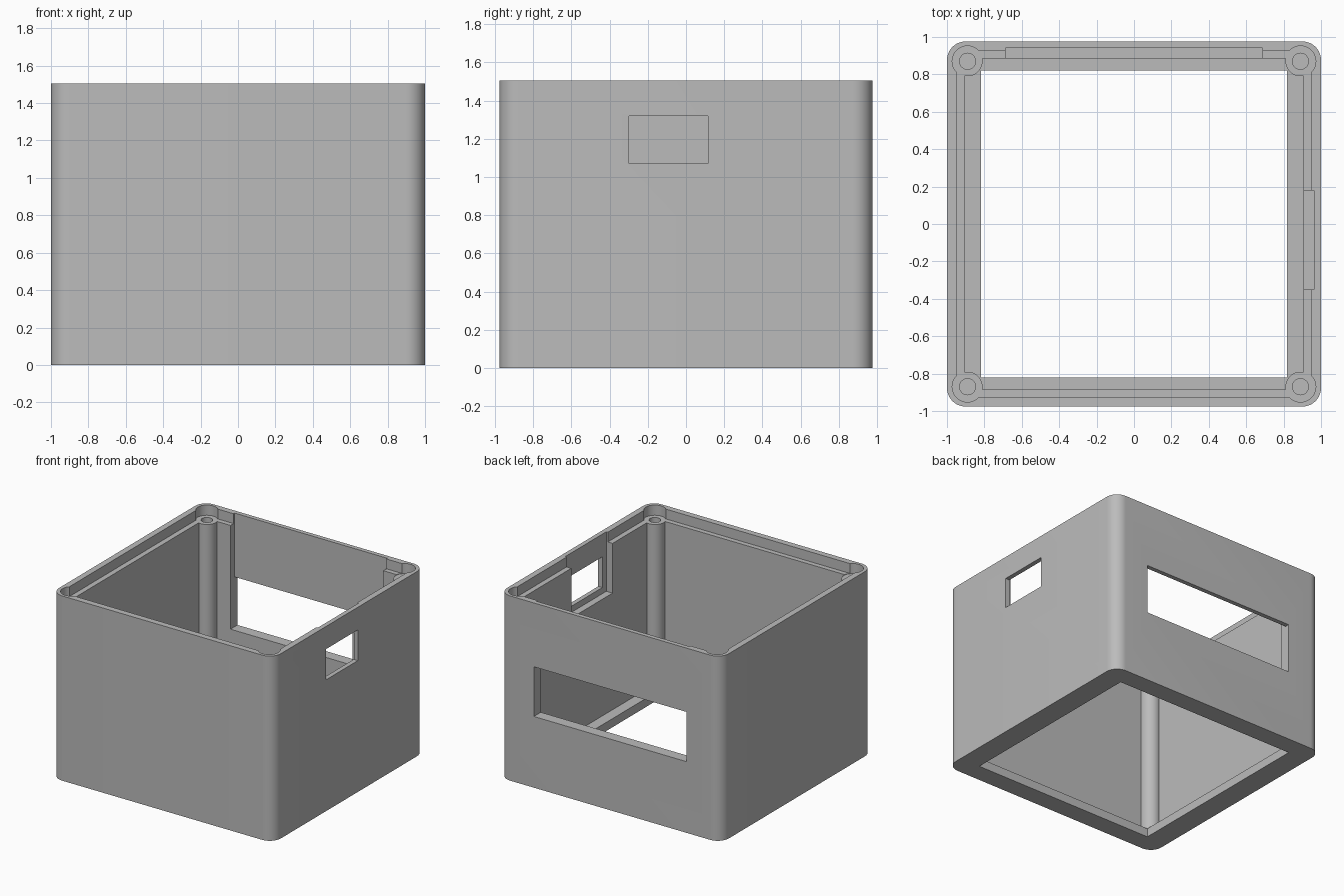
import bpy
import bmesh
from math import radians
from mathutils import Matrix, Vector

default = bpy.data.objects.get("Cube")
if default:
    bpy.data.objects.remove(default, do_unlink=True)

HALF_X, HALF_Y, HEIGHT = 1.0, 0.976, 1.505
IN_X, IN_Y = 0.907, 0.886          # cavity half sizes
LEDGE_Z, FLOOR_Z = 1.425, 0.07
POST_X, POST_Y, POST_R = 0.89, 0.87, 0.08
TOP = HEIGHT + 0.1                 # overshoot for open cuts

grey = bpy.data.materials.new("plain grey")
grey.use_nodes = True
grey.diffuse_color = (0.5, 0.5, 0.5, 1)
grey.node_tree.nodes["Principled BSDF"].inputs["Base Color"].default_value = (0.5, 0.5, 0.5, 1)


def make_object(name, bm):
    mesh = bpy.data.meshes.new(name)
    bm.to_mesh(mesh)
    bm.free()
    mesh.materials.append(grey)
    obj = bpy.data.objects.new(name, mesh)
    bpy.context.collection.objects.link(obj)
    return obj


def box(name, low, high, corner=0):
    """Box between two corners, with optional rounded upright edges."""
    low, high = Vector(low), Vector(high)
    bm = bmesh.new()
    bmesh.ops.create_cube(bm, size=1, matrix=Matrix.Translation((low + high) / 2)
                          @ Matrix.Diagonal((*(high - low), 1)))
    if corner:
        upright = [e for e in bm.edges
                   if abs(e.verts[0].co.z - e.verts[1].co.z) > 0.1]
        bmesh.ops.bevel(bm, geom=upright, offset=corner, segments=12,
                        profile=0.5, affect='EDGES')
    return make_object(name, bm)


def posts(name, radius, z0, z1):
    """One upright cylinder in each corner, as a single mesh."""
    bm = bmesh.new()
    for sx in (-1, 1):
        for sy in (-1, 1):
            bmesh.ops.create_cone(
                bm, cap_ends=True, segments=48, radius1=radius, radius2=radius,
                depth=z1 - z0,
                matrix=Matrix.Translation((sx * POST_X, sy * POST_Y, (z0 + z1) / 2)))
    return make_object(name, bm)


def combine(target, tool, operation='DIFFERENCE'):
    mod = target.modifiers.new(tool.name, 'BOOLEAN')
    mod.operation = operation
    mod.solver = 'EXACT'
    mod.object = tool
    bpy.context.view_layer.objects.active = target
    bpy.ops.object.modifier_apply(modifier=mod.name)
    bpy.data.objects.remove(tool, do_unlink=True)


# Outer body with rounded corners
case = box("enclosure_body", (-HALF_X, -HALF_Y, 0), (HALF_X, HALF_Y, HEIGHT), corner=0.1)

# Main cavity, open bottom with a lip, and ledge for the lid
combine(case, box("cavity", (-IN_X, -IN_Y, FLOOR_Z), (IN_X, IN_Y, TOP)))
combine(case, box("bottom_opening", (-0.818, -0.82, -0.1), (0.818, 0.82, 0.2)))
combine(case, box("lid_ledge", (-0.95, -0.926, LEDGE_Z), (0.95, 0.926, TOP)))

# Screw posts, their round seats in the rim and the screw holes
combine(case, posts("screw_posts", POST_R, 0.03, LEDGE_Z + 0.03), 'UNION')
combine(case, posts("screw_seats", POST_R + 0.002, LEDGE_Z - 0.003, TOP))
combine(case, posts("screw_holes", 0.043, 1.0, TOP))

# Back wall: thinned pocket up to the rim, and the wide window
combine(case, box("back_pocket", (-0.688, 0.8, 0.58), (0.688, 0.94, TOP)))
combine(case, box("back_window", (-0.688, 0.9, 0.58), (0.688, 1.1, 0.985)))

# Side wall: thinned pocket up to the rim, and the small window
combine(case, box("side_pocket", (0.8, -0.35, 1.02), (0.963, 0.18, TOP)))
combine(case, box("side_window", (0.93, -0.298, 1.07), (1.1, 0.115, 1.32)))

# Smooth the round corners and posts, keep the edges crisp
bpy.ops.object.select_all(action='DESELECT')
case.select_set(True)
bpy.context.view_layer.objects.active = case
bpy.ops.object.shade_smooth_by_angle(angle=radians(30))
